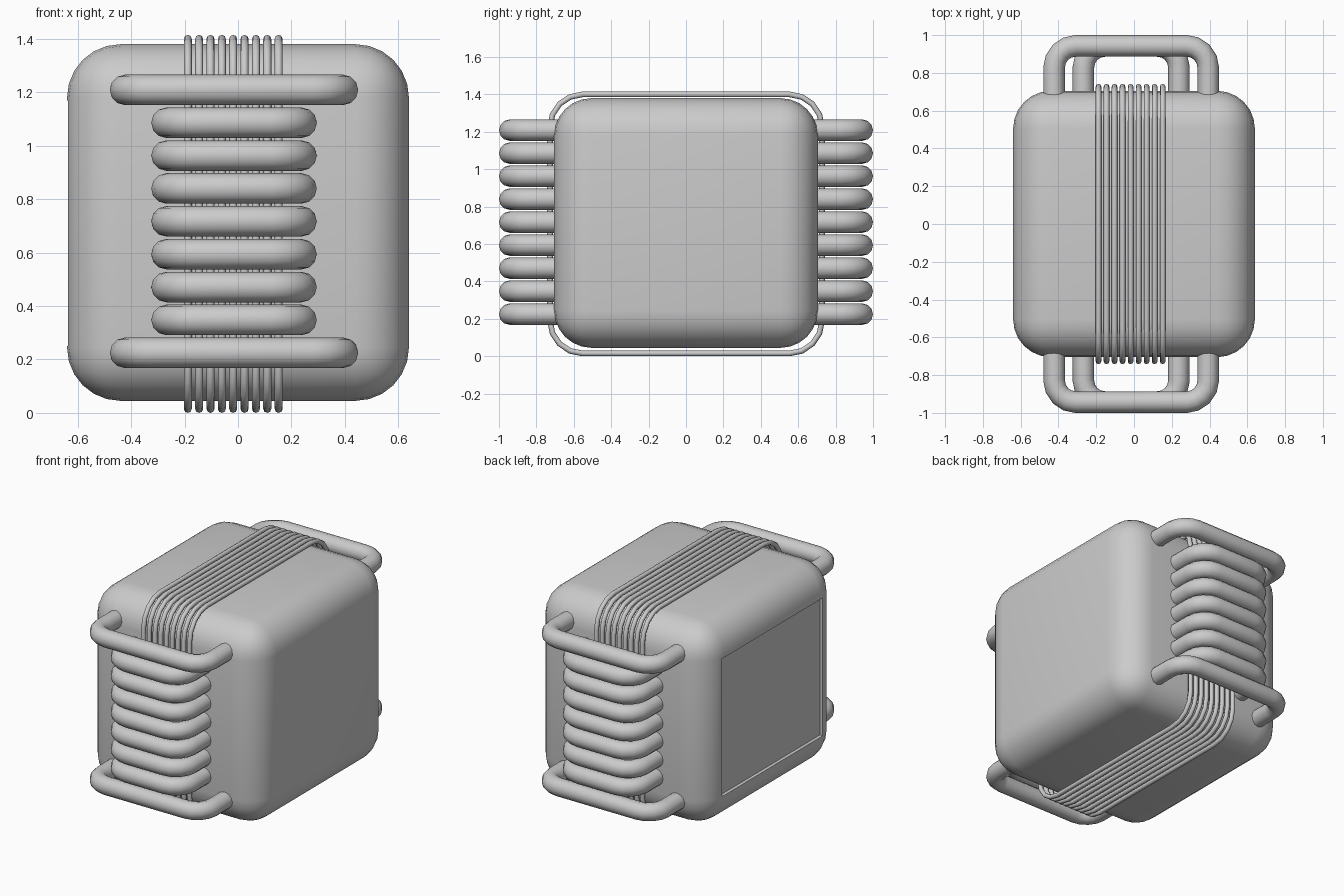
import bpy, bmesh
from math import sin, cos, pi
from mathutils import Vector, Matrix

if "Cube" in bpy.data.objects:
    bpy.data.objects.remove(bpy.data.objects["Cube"])


def box(name, lo, hi, radius=0.0, segments=6):
    lo, hi = Vector(lo), Vector(hi)
    bm = bmesh.new()
    bmesh.ops.create_cube(bm, size=1.0)
    bmesh.ops.scale(bm, vec=hi - lo, verts=bm.verts)
    bmesh.ops.translate(bm, vec=(lo + hi) / 2, verts=bm.verts)
    if radius:
        bmesh.ops.bevel(bm, geom=bm.edges[:], offset=radius, segments=segments,
                        profile=0.5, affect='EDGES')
    mesh = bpy.data.meshes.new(name)
    bm.to_mesh(mesh)
    bm.free()
    ob = bpy.data.objects.new(name, mesh)
    bpy.context.collection.objects.link(ob)
    return ob


def activate(ob):
    bpy.ops.object.select_all(action='DESELECT')
    ob.select_set(True)
    bpy.context.view_layer.objects.active = ob


def corner(cx, cy, r, start, segments):
    """Quarter arc in 2D, counter-clockwise from the start angle."""
    return [(cx + r * cos(start + pi / 2 * i / segments),
             cy + r * sin(start + pi / 2 * i / segments)) for i in range(segments + 1)]


def tube(name, points, r, cyclic, resolution):
    curve = bpy.data.curves.new(name, 'CURVE')
    curve.dimensions = '3D'
    curve.bevel_depth = r
    curve.bevel_resolution = resolution
    curve.use_fill_caps = not cyclic
    spline = curve.splines.new('POLY')
    spline.points.add(len(points) - 1)
    for p, co in zip(spline.points, points):
        p.co = (*co, 1)
    spline.use_cyclic_u = cyclic
    ob = bpy.data.objects.new(name, curve)
    bpy.context.collection.objects.link(ob)
    activate(ob)
    bpy.ops.object.convert(target='MESH')
    ob = bpy.context.object
    bpy.ops.object.shade_smooth_by_angle(angle=0.9)
    return ob


# Rounded body with a shallow rectangular recess in the left side
body = box("body", (-0.64, -0.705, 0.045), (0.64, 0.705, 1.38), 0.2)
cutter = box("recess_cutter", (-0.8, -0.53, 0.25), (-0.618, 0.53, 1.17))
cutter.hide_render = True
mod = body.modifiers.new("recess", 'BOOLEAN')
mod.operation = 'DIFFERENCE'
mod.solver = 'EXACT'
mod.object = cutter
activate(body)
bpy.ops.object.modifier_apply(modifier=mod.name)
bpy.data.objects.remove(cutter)
bpy.ops.object.shade_smooth_by_angle(angle=0.5)

# Nine thin wires wrapped around the body
WIRE, Y, LOW, HIGH, R = 0.015, 0.727, 0.015, 1.4, 0.175
loop = (corner(Y - R, HIGH - R, R, 0, 4) + corner(R - Y, HIGH - R, R, pi / 2, 4)
        + corner(R - Y, LOW + R, R, pi, 4) + corner(Y - R, LOW + R, R, 1.5 * pi, 4))
for i in range(9):
    x = -0.188 + 0.0425 * i
    tube(f"wire_{i + 1}", [(x, y, z) for y, z in loop], WIRE, True, 2)

# Rungs front and back: a wide handle at each end, seven narrow ones between
TUBE, BEND, MID = 0.057, 0.115, -0.015
for side, sign in (("front", -1), ("back", 1)):
    for i in range(9):
        wide = i in (0, 8)
        half = (0.465 if wide else 0.31) - TUBE
        z = 0.225 + 0.123 * i
        reach = 1 - TUBE
        path = ([(half, 0.64)] + corner(half - BEND, reach - BEND, BEND, 0, 4)
                + corner(BEND - half, reach - BEND, BEND, pi / 2, 4) + [(-half, 0.64)])
        name = f"{side}_{'handle' if wide else 'rung'}_{i + 1}"
        tube(name, [(MID + x, sign * y, z) for x, y in path], TUBE, False, 4)
